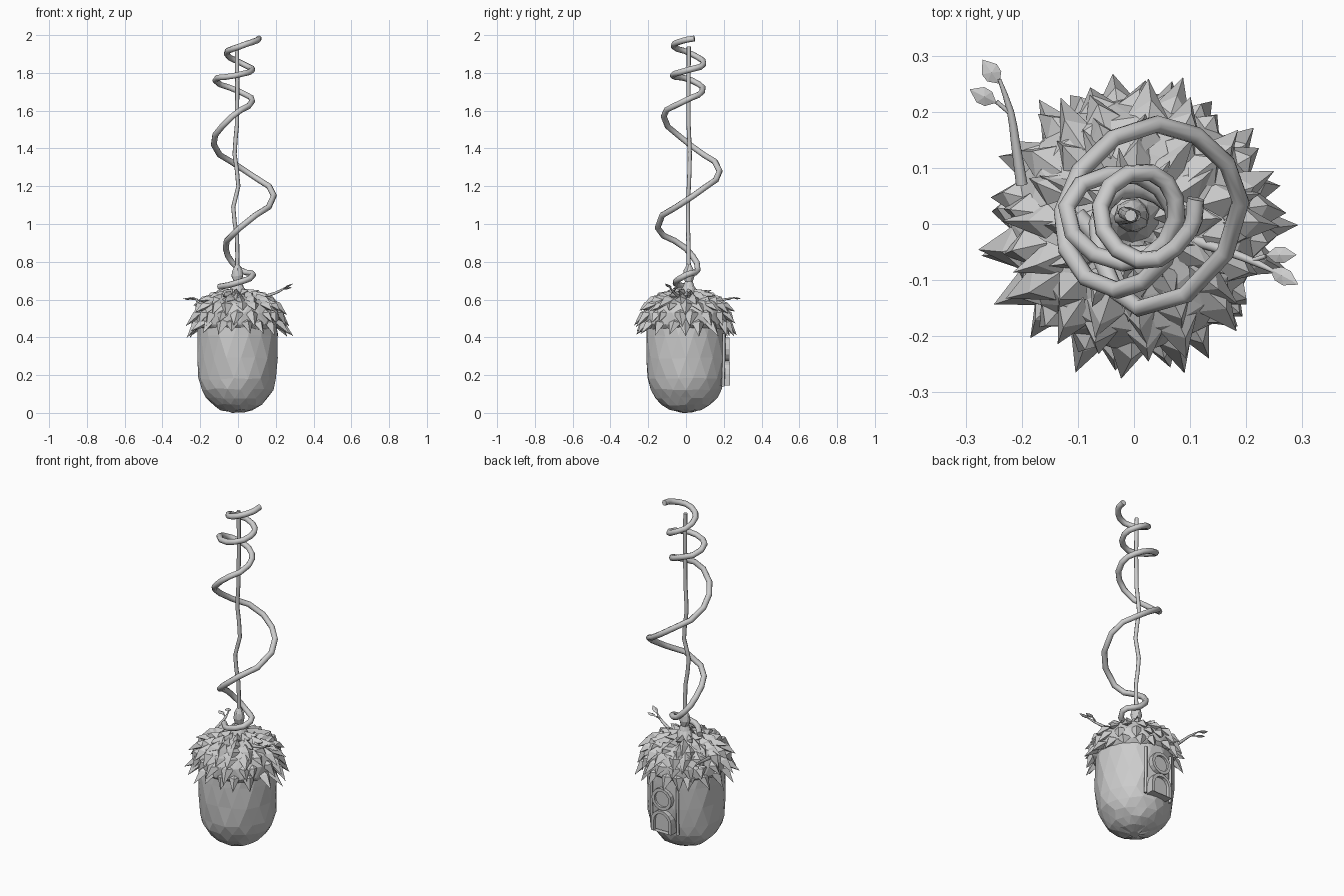
import bpy, bmesh, math, random
from mathutils import Vector, Matrix

if "Cube" in bpy.data.objects:
    bpy.data.objects.remove(bpy.data.objects["Cube"])

random.seed(7)
TAU = 2 * math.pi


def finish(bm, name):
    bmesh.ops.recalc_face_normals(bm, faces=bm.faces[:])
    me = bpy.data.meshes.new(name)
    bm.to_mesh(me)
    bm.free()
    ob = bpy.data.objects.new(name, me)
    bpy.context.collection.objects.link(ob)
    return ob


def lathe(name, profile, sides, jitter=0.0, centre=(0, 0)):
    """Revolve (radius, z) points, with slightly uneven triangular facets."""
    bm = bmesh.new()
    rings = []
    for i, (r, z) in enumerate(profile):
        ring = []
        for k in range(sides):
            a = TAU * (k + 0.5 * (i % 2)) / sides
            rr = r + random.uniform(-jitter, jitter)
            zz = max(0, z + random.uniform(-jitter, jitter))
            ring.append(bm.verts.new((centre[0] + rr * math.cos(a), centre[1] + rr * math.sin(a), zz)))
        rings.append(ring)
    for i in range(len(rings) - 1):
        a, b = rings[i], rings[i + 1]
        for k in range(sides):
            n = (k + 1) % sides
            if i % 2 == 0:
                bm.faces.new((a[k], a[n], b[k]))
                bm.faces.new((a[n], b[n], b[k]))
            else:
                bm.faces.new((a[k], a[n], b[n]))
                bm.faces.new((a[k], b[n], b[k]))
    bm.faces.new(rings[0])
    bm.faces.new(rings[-1])
    return finish(bm, name)


def tube(name, pts, radius, res=3, taper=None, cyclic=False):
    """Low-poly tube through points."""
    cu = bpy.data.curves.new(name, 'CURVE')
    cu.dimensions = '3D'
    cu.bevel_depth = radius
    cu.bevel_resolution = 2
    cu.resolution_u = res
    cu.use_fill_caps = True
    sp = cu.splines.new('BEZIER')
    sp.bezier_points.add(len(pts) - 1)
    sp.use_cyclic_u = cyclic
    for i, (bp, p) in enumerate(zip(sp.bezier_points, pts)):
        bp.co = p
        bp.handle_left_type = bp.handle_right_type = 'AUTO'
        if taper:
            bp.radius = taper[i]
    ob = bpy.data.objects.new(name, cu)
    bpy.context.collection.objects.link(ob)
    return ob


# Acorn body
lathe("acorn_body", [(0.03, 0.005), (0.085, 0.017), (0.13, 0.042), (0.165, 0.08), (0.19, 0.125),
                     (0.203, 0.18), (0.211, 0.29), (0.213, 0.41), (0.205, 0.52), (0.1, 0.59)],
      17, 0.005, (-0.003, 0))

# Cap dome under the leaves
lathe("cap_dome", [(0.2, 0.44), (0.225, 0.47), (0.222, 0.53), (0.19, 0.585), (0.13, 0.615),
                   (0.07, 0.63), (0.03, 0.64)], 18, 0.004)

# Pointed leaf scales: (count, base radius, base z, tip radius, tip z)
rows = [(19, 0.215, 0.49, 0.268, 0.415), (18, 0.213, 0.54, 0.258, 0.465),
        (17, 0.193, 0.585, 0.245, 0.525), (15, 0.158, 0.61, 0.212, 0.575),
        (12, 0.115, 0.625, 0.17, 0.61), (9, 0.07, 0.635, 0.115, 0.635)]
bm = bmesh.new()
for j, (n, r0, z0, r1, z1) in enumerate(rows):
    for k in range(n):
        a = TAU * (k + 0.5 * (j % 2)) / n + random.uniform(-0.07, 0.07)
        half = math.pi / n * random.uniform(0.85, 1.15)
        dr = random.uniform(-0.014, 0.026)
        dz = random.uniform(-0.018, 0.018)
        twist = random.uniform(-0.07, 0.07)

        def pt(r, ang, z):
            return bm.verts.new((r * math.cos(ang), r * math.sin(ang), z))
        left = pt(r0, a - half, z0 - 0.01)
        right = pt(r0, a + half, z0 - 0.01)
        rm = r0 * 0.65 + r1 * 0.35 + 0.012
        ridge = pt(rm, a, z0 * 0.7 + z1 * 0.3 + 0.016)
        root = pt(r0 - 0.035, a, z0 + 0.022)
        keel = pt(r0 - 0.01, a, z0 - 0.035)
        tip = pt(r1 + dr, a + twist, z1 + dz)
        for f in ((root, left, ridge), (root, ridge, right), (left, tip, ridge), (ridge, tip, right),
                  (left, keel, tip), (keel, right, tip), (root, keel, left), (root, right, keel)):
            bm.faces.new(f)
finish(bm, "cap_leaves")

# Stem on top of the cap
lathe("cap_stem", [(0.085, 0.62), (0.05, 0.64), (0.032, 0.67), (0.022, 0.695), (0.031, 0.725),
                   (0.026, 0.755), (0.011, 0.785)], 10, 0.002, (-0.003, 0.015))

# Hanging rope
tube("hanging_rope", [(-0.005, 0.015, 0.74), (-0.005, 0.012, 0.93), (-0.025, 0.01, 1.09),
                      (0.002, 0.015, 1.2), (-0.018, 0.02, 1.37), (-0.006, 0.014, 1.52),
                      (-0.006, 0.015, 1.94)], 0.011, 2)

# Spiral vine
tube("spiral_vine", [(-0.1, 0.015, 0.667), (-0.02, -0.055, 0.685), (0.08, 0.0, 0.73),
                     (0.01, 0.062, 0.757), (-0.065, 0.0, 0.87), (0.01, -0.15, 0.98),
                     (0.19, 0.04, 1.15), (0.04, 0.178, 1.28), (-0.128, 0.02, 1.42),
                     (-0.03, -0.118, 1.57), (0.075, -0.01, 1.65), (0.01, 0.085, 1.70),
                     (-0.12, 0.03, 1.76), (-0.02, -0.07, 1.785), (0.075, 0.01, 1.815),
                     (0.03, 0.092, 1.845), (-0.06, 0.03, 1.90), (0.01, -0.065, 1.94),
                     (0.1, -0.01, 1.972), (0.11, 0.045, 1.982)], 0.016, 3)


# Twigs, each with two small leaves
def small_leaf(name, base, tip, width):
    base, tip = Vector(base), Vector(tip)
    d = tip - base
    side = d.cross(Vector((0, 0, 1))).normalized() * width
    up = side.cross(d).normalized() * 0.006
    bm = bmesh.new()
    ring = []
    for t, s in ((0, 0), (0.3, 0.85), (0.6, 0.9), (1, 0), (0.6, -0.9), (0.3, -0.85)):
        ring.append(bm.verts.new(base + d * t + side * s))
    for sgn in (1, -1):
        c = bm.verts.new(base + d * 0.45 + up * sgn)
        for i in range(6):
            bm.faces.new((ring[i], ring[(i + 1) % 6], c))
    finish(bm, name)


tube("back_twig", [(-0.2, 0.07, 0.575), (-0.212, 0.15, 0.59), (-0.22, 0.2, 0.6), (-0.24, 0.258, 0.61)],
     0.008, 2, [1.3, 1, 0.8, 0.4])
tube("back_twig_branch", [(-0.218, 0.195, 0.6), (-0.245, 0.218, 0.603)], 0.004, 1)
small_leaf("back_twig_leaf_a", (-0.24, 0.25, 0.608), (-0.27, 0.293, 0.605), 0.018)
small_leaf("back_twig_leaf_b", (-0.245, 0.216, 0.602), (-0.293, 0.24, 0.605), 0.017)
tube("front_twig", [(0.11, -0.03, 0.61), (0.17, -0.05, 0.625), (0.22, -0.07, 0.645), (0.25, -0.085, 0.663)],
     0.008, 2, [1.3, 1, 0.8, 0.4])
tube("front_twig_branch", [(0.21, -0.065, 0.642), (0.235, -0.057, 0.655)], 0.004, 1)
small_leaf("front_twig_leaf_a", (0.235, -0.055, 0.655), (0.29, -0.055, 0.665), 0.016)
small_leaf("front_twig_leaf_b", (0.242, -0.08, 0.66), (0.293, -0.108, 0.685), 0.016)


# Back door and round window: raised frames and recessed panels
def slab(name, outline, y0, y1, hole=None):
    bm = bmesh.new()
    n = len(outline)
    layers = [[bm.verts.new((x, y, z)) for x, z in loop]
              for loop in ([outline, hole] if hole else [outline]) for y in (y0, y1)]
    pairs = [(0, 1), (2, 3), (0, 2), (1, 3)] if hole else [(0, 1)]
    for p, q in pairs:
        for k in range(n):
            m = (k + 1) % n
            bm.faces.new((layers[p][k], layers[p][m], layers[q][m], layers[q][k]))
    if not hole:
        bm.faces.new(layers[0])
        bm.faces.new(layers[1])
    return finish(bm, name)


def arch(w, z0, top):
    spring = top - w
    return [(w, z0)] + [(w * math.cos(math.pi * k / 8), spring + w * math.sin(math.pi * k / 8))
                        for k in range(9)] + [(-w, z0)]


def circle(r, z):
    return [(r * math.cos(TAU * k / 14), z + r * math.sin(TAU * k / 14)) for k in range(14)]


slab("door_panel", arch(0.05, 0.15, 0.26), 0.17, 0.214)
slab("door_frame", arch(0.066, 0.145, 0.272), 0.17, 0.232, arch(0.048, 0.145, 0.254))
slab("window_pane", circle(0.05, 0.338), 0.17, 0.216)
slab("window_frame", circle(0.064, 0.338), 0.17, 0.229, circle(0.046, 0.338))
for s in (-1, 1):
    tube("wall_post", [(s * 0.085, 0.196, 0.14), (s * 0.085, 0.2, 0.28), (s * 0.085, 0.2, 0.42)], 0.008, 1)
